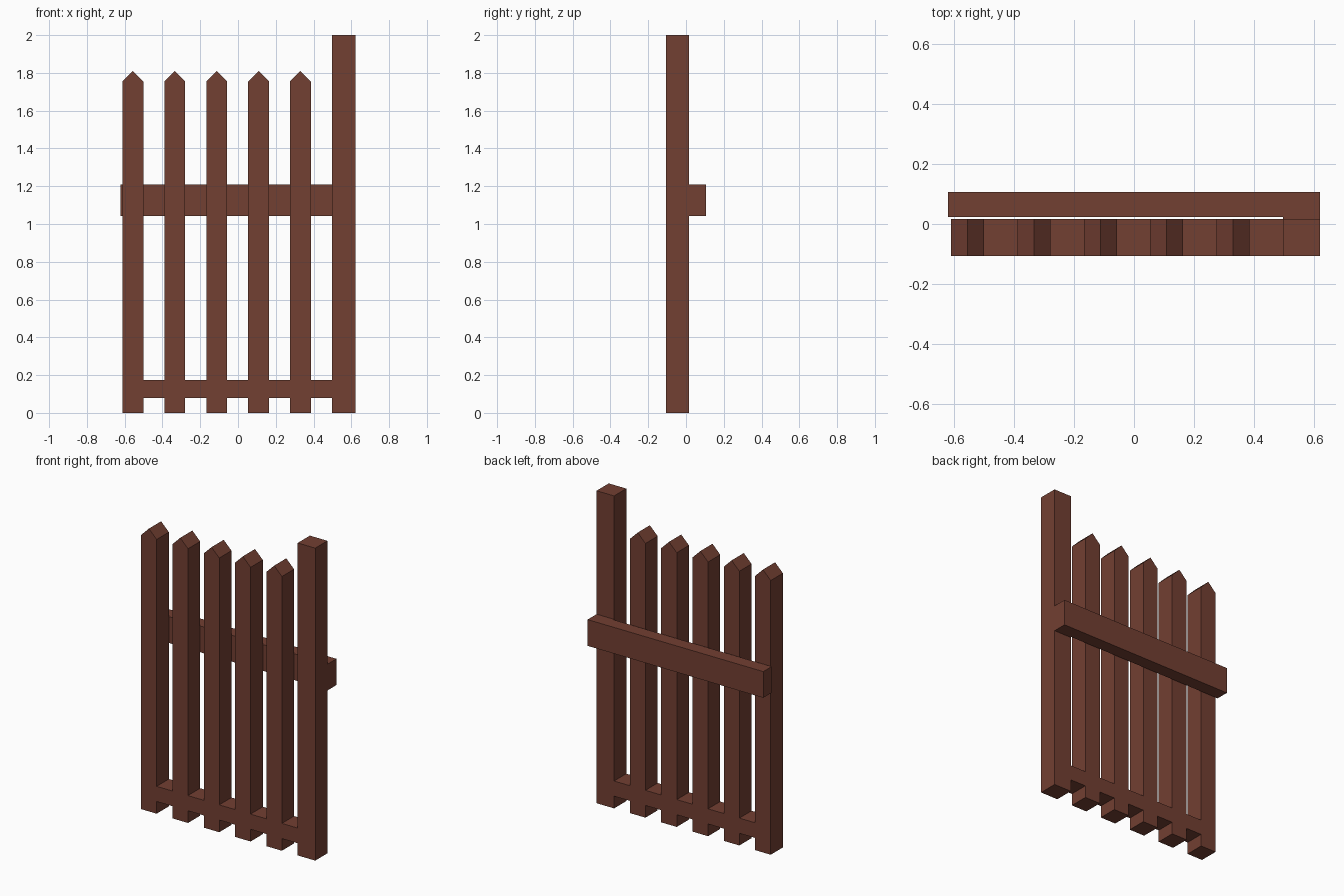
import bpy, bmesh
from mathutils import Vector

if "Cube" in bpy.data.objects:
    bpy.data.objects.remove(bpy.data.objects["Cube"])

wood = bpy.data.materials.new("brown_wood")
wood.diffuse_color = (0.17, 0.05, 0.032, 1)
wood.use_nodes = True
wood.node_tree.nodes["Principled BSDF"].inputs["Base Color"].default_value = wood.diffuse_color


def extrude_profile(name, points, offset):
    """Closed polygon swept along an offset vector into a solid."""
    bm = bmesh.new()
    face = bm.faces.new([bm.verts.new(p) for p in points])
    swept = bmesh.ops.extrude_face_region(bm, geom=[face], use_keep_orig=True)
    verts = [g for g in swept["geom"] if isinstance(g, bmesh.types.BMVert)]
    bmesh.ops.translate(bm, verts=verts, vec=Vector(offset))
    bmesh.ops.recalc_face_normals(bm, faces=bm.faces[:])
    mesh = bpy.data.meshes.new(name)
    bm.to_mesh(mesh)
    bm.free()
    mesh.materials.append(wood)
    obj = bpy.data.objects.new(name, mesh)
    bpy.context.collection.objects.link(obj)
    return obj


FRONT, BACK = -0.107, 0.016
LEFT, RIGHT = -0.611, 0.622
PITCH, WIDTH, COUNT = 0.2217, 0.11, 5
POST_X = 0.498
RAIL_LOW, RAIL_HIGH = 0.078, 0.175

# Pickets, bottom rail and gate post: one flush, comb-like outline
top, bottom = [], []
for i in range(COUNT):
    x0 = LEFT + i * PITCH
    x1 = x0 + WIDTH
    x_next = POST_X if i == COUNT - 1 else x0 + PITCH
    top += [(x0, 1.755), (x0 + WIDTH / 2, 1.81), (x1, 1.755),
            (x1, RAIL_HIGH), (x_next, RAIL_HIGH)]
    bottom += [(x0, 0), (x1, 0), (x1, RAIL_LOW), (x_next, RAIL_LOW)]
top += [(POST_X, 2), (RIGHT, 2)]
bottom += [(POST_X, 0), (RIGHT, 0)]
outline = top + bottom[::-1]
extrude_profile("picket_panel_and_post",
                [(x, FRONT, z) for x, z in outline], (0, BACK - FRONT, 0))

# Rear crossbar: stands just clear of the pickets, with a pad against the post
plan = [(-0.622, 0.107), (-0.622, 0.023), (POST_X, 0.023),
        (POST_X, BACK), (RIGHT, BACK), (RIGHT, 0.107)]
extrude_profile("rear_crossbar", [(x, y, 1.042) for x, y in plan], (0, 0, 0.168))
